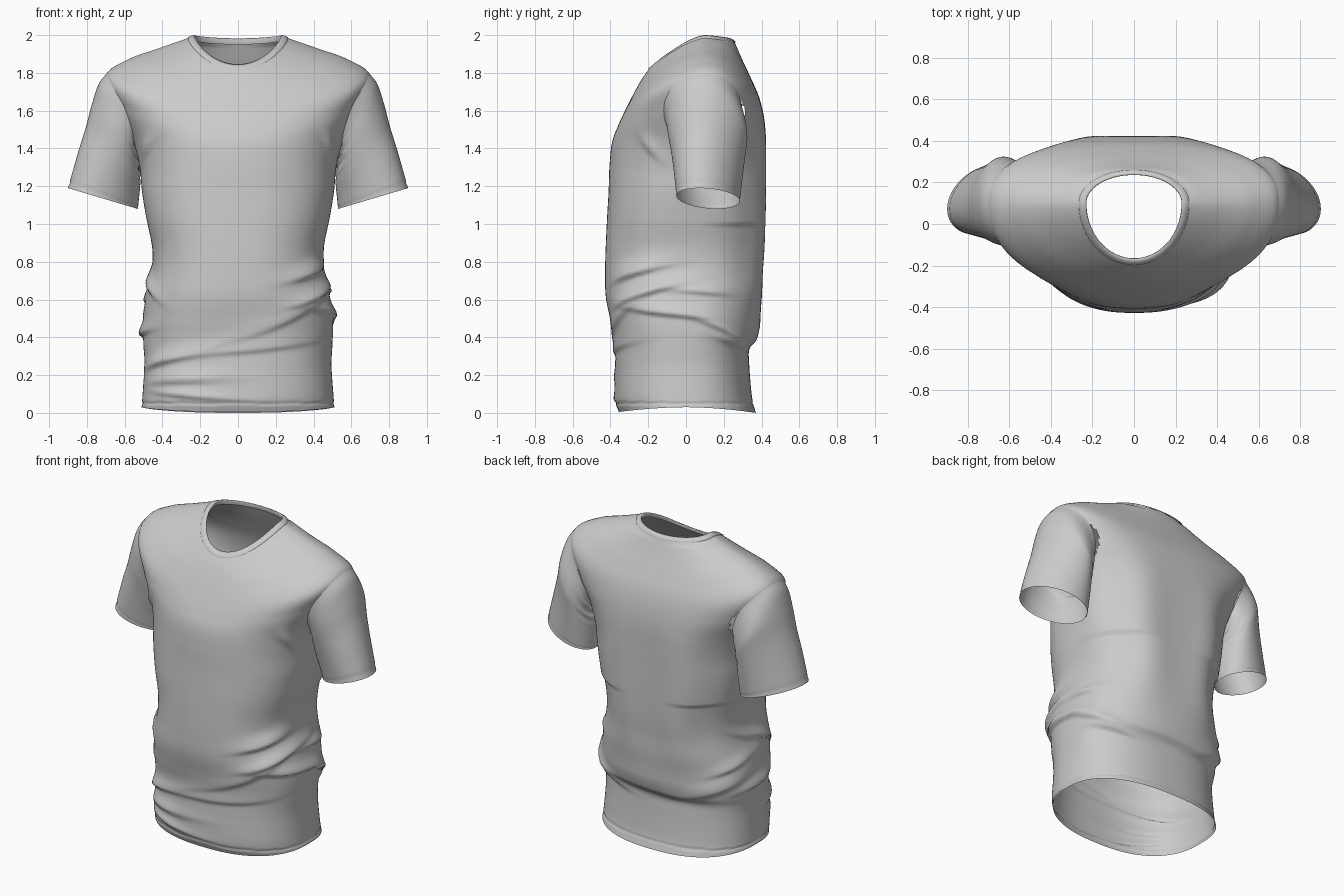
import bpy, bmesh, math
from mathutils import Vector
from mathutils.bvhtree import BVHTree

SEG = 144


def spline(keys, steps):
    """Catmull-Rom interpolation through tuples of section parameters."""
    k = [keys[0]] + keys + [keys[-1]]
    out = []
    for i in range(1, len(k) - 2):
        for s in range(steps):
            t = s / steps
            out.append([0.5 * (2 * b + (c - a) * t + (2 * a - 5 * b + 4 * c - d) * t * t
                               + (3 * b - a - 3 * c + d) * t ** 3)
                        for a, b, c, d in zip(k[i - 1], k[i], k[i + 1], k[i + 2])])
    return out + [list(keys[-1])]


def power(v, p):
    return math.copysign(abs(v) ** p, v)


def loft(name, rings, remove=None):
    """Skin closed rings into an open smooth cloth surface; also return its full BVH."""
    bm = bmesh.new()
    rows = [[bm.verts.new(p) for p in r] for r in rings]
    for a, b in zip(rows, rows[1:]):
        n = len(a)
        for i in range(n):
            j = (i + 1) % n
            bm.faces.new((a[i], a[j], b[j], b[i]))
    tree = BVHTree.FromBMesh(bm)
    if remove:
        gone = [f for f in bm.faces if remove(f.calc_center_median())]
        bmesh.ops.delete(bm, geom=gone, context='FACES')
    for f in bm.faces:
        f.smooth = True
    me = bpy.data.meshes.new(name)
    bm.to_mesh(me)
    bm.free()
    ob = bpy.data.objects.new(name, me)
    bpy.context.collection.objects.link(ob)
    return tree


# Folds: angle (deg, -90 = front), height, slope, angular reach, thickness, amplitude
FOLDS = [
    (-35, .74, .10, 22, .06, .030), (-28, .63, .12, 26, .05, .028),
    (-15, .53, -.05, 28, .05, .026), (-60, .50, .20, 34, .07, .014),
    (-80, .34, .06, 40, .07, .014), (-140, .27, .08, 24, .05, .024),
    (-125, .17, .02, 28, .05, .022), (-120, .09, -.04, 28, .03, .016),
    (-170, .68, -.20, 22, .05, .024), (-178, .42, .05, 22, .05, .024),
    (10, .64, -.04, 18, .04, .020), (25, .45, -.15, 22, .05, .024),
    (48, .36, -.10, 20, .05, .026), (90, .39, -.02, 50, .13, .032),
    (140, .44, .12, 28, .08, .028), (160, .58, .10, 22, .05, .020),
    (-30, 1.40, -.35, 10, .05, .016), (-150, 1.40, .35, 10, .05, .016),
]


def wrinkle(deg, z):
    d = 0
    for a, h, slope, reach, thick, amp in FOLDS:
        u = (deg - a + 180) % 360 - 180
        v = z - h - slope * math.radians(u)
        v /= thick if v > 0 else thick * .25
        d += amp * math.exp(-(u / reach) ** 2 - v * v)
    # long soft vertical drapes down the back
    if 0 < deg < 180:
        env = math.exp(-((z - 1.05) / .45) ** 4) * math.sin(math.radians(deg)) ** 2
        d -= env * .022 * (.5 + .5 * math.cos(math.radians((deg - 90) * 7)))
    return d


def section(p, fold=True):
    """Body section: half width, pivot y, front y, back y, side/front/back z, squareness."""
    w, yc, yf, yb, zs, zf, zb, n = p
    pts = []
    for i in range(SEG):
        t = 2 * math.pi * i / SEG - math.pi
        e = n + (.25 if fold and t > 0 and zs > 1 and w > .3 else 0)
        c, s = power(math.cos(t), 2 / e), power(math.sin(t), 2 / e)
        z = zs + ((zf if s < 0 else zb) - zs) * abs(math.sin(t)) ** 1.5
        x, y = w * c, yc + ((yc - yf) if s < 0 else (yb - yc)) * s
        if fold:
            d = wrinkle(math.degrees(t), z)
            if abs(z - .05) < .007:
                d -= .004
            x += d * math.cos(t)
            y += d * math.sin(t)
        pts.append((x, y, z))
    return pts


# Body, from bottom hem to the collar seam
BODY = [
    (.510, .00, -.355, .370, .030, .005, .000, 2.4),
    (.505, .00, -.378, .350, .10, .08, .08, 2.4),
    (.495, .00, -.375, .335, .25, .25, .25, 2.4),
    (.500, .00, -.375, .335, .37, .37, .36, 2.4),
    (.500, .00, -.400, .375, .49, .49, .48, 2.4),
    (.485, .00, -.425, .410, .62, .62, .62, 2.4),
    (.455, .00, -.428, .425, .76, .76, .76, 2.4),
    (.455, .00, -.425, .435, .88, .88, .88, 2.4),
    (.485, .00, -.418, .440, 1.03, 1.03, 1.03, 2.4),
    (.508, .01, -.410, .442, 1.17, 1.17, 1.17, 2.35),
    (.522, .03, -.405, .442, 1.31, 1.31, 1.31, 2.3),
    (.560, .06, -.392, .436, 1.45, 1.43, 1.44, 2.3),
    (.645, .09, -.360, .418, 1.63, 1.52, 1.56, 2.3),
    (.700, .10, -.318, .388, 1.785, 1.61, 1.67, 2.25),
    (.580, .10, -.272, .345, 1.872, 1.70, 1.77, 2.15),
    (.420, .10, -.232, .298, 1.930, 1.77, 1.87, 2.0),
    (.262, .10, -.195, .258, 1.985, 1.822, 1.962, 2.0),
]


def in_armhole(c):
    return abs(c.x) > .5 and ((c.y - .115) / .195) ** 2 + ((c.z - 1.59) / .16) ** 2 < 1


body_tree = loft("shirt_body", [section(p) for p in spline(BODY, 11)], in_armhole)

# Collar band, slightly raised, turned over to the inside
COLLAR = [
    (.266, .10, -.199, .262, 1.983, 1.818, 1.960, 2.0),
    (.264, .10, -.198, .261, 1.990, 1.825, 1.967, 2.0),
    (.246, .10, -.182, .249, 1.997, 1.838, 1.977, 2.0),
    (.231, .10, -.167, .238, 2.000, 1.846, 1.983, 2.0),
    (.229, .10, -.165, .236, 1.994, 1.842, 1.978, 2.0),
    (.236, .10, -.172, .244, 1.970, 1.820, 1.950, 2.0),
]
loft("collar", [section(p, False) for p in COLLAR])

# Sleeves: outer x,z / inner x,z / front y / back y / forward swing of the outer edge
SLEEVE = [
    (.690, 1.793, .530, 1.40, -.125, .350, .00),
    (.735, 1.740, .520, 1.34, -.108, .338, .01),
    (.772, 1.640, .516, 1.27, -.092, .322, .02),
    (.805, 1.515, .518, 1.20, -.075, .307, .03),
    (.848, 1.375, .524, 1.14, -.060, .293, .04),
    (.900, 1.190, .530, 1.08, -.045, .280, .045),
]


def sleeve_ring(p, side, grow):
    xo, zo, xi, zi, yf, yb, swing = p
    pts = []
    for i in range(72):
        t = side * 2 * math.pi * i / 72
        c, s = math.cos(t) * grow, math.sin(t) * grow
        # small puckers gathered at the armpit
        k = math.exp(-((zi - 1.32) / .06) ** 2) * max(0, -c) ** 2
        b = .010 * k * math.sin(zi * 120 + 3 * t)
        pts.append(Vector((side * ((xo + xi) / 2 + c * (xo - xi) / 2 + b),
                           (yf + yb) / 2 + s * (yb - yf) / 2 - swing * c,
                           (zo + zi) / 2 + c * (zo - zi) / 2)))
    return pts


for side, label in ((1, "right"), (-1, "left")):
    path = spline(SLEEVE, 10)
    last = len(path) - 1
    rings = [sleeve_ring(p, side, .985 if i == last - 2 else 1) for i, p in enumerate(path)]
    # Draw the shoulder seam onto the body and fade the correction out down the sleeve
    shift = [body_tree.find_nearest(p)[0] - p for p in rings[0]]
    for i, ring in enumerate(rings):
        f = max(0, 1 - i / 20)
        f = f * f * (3 - 2 * f)
        for p, d in zip(ring, shift):
            p += d * f
    loft("sleeve_" + label, rings)
